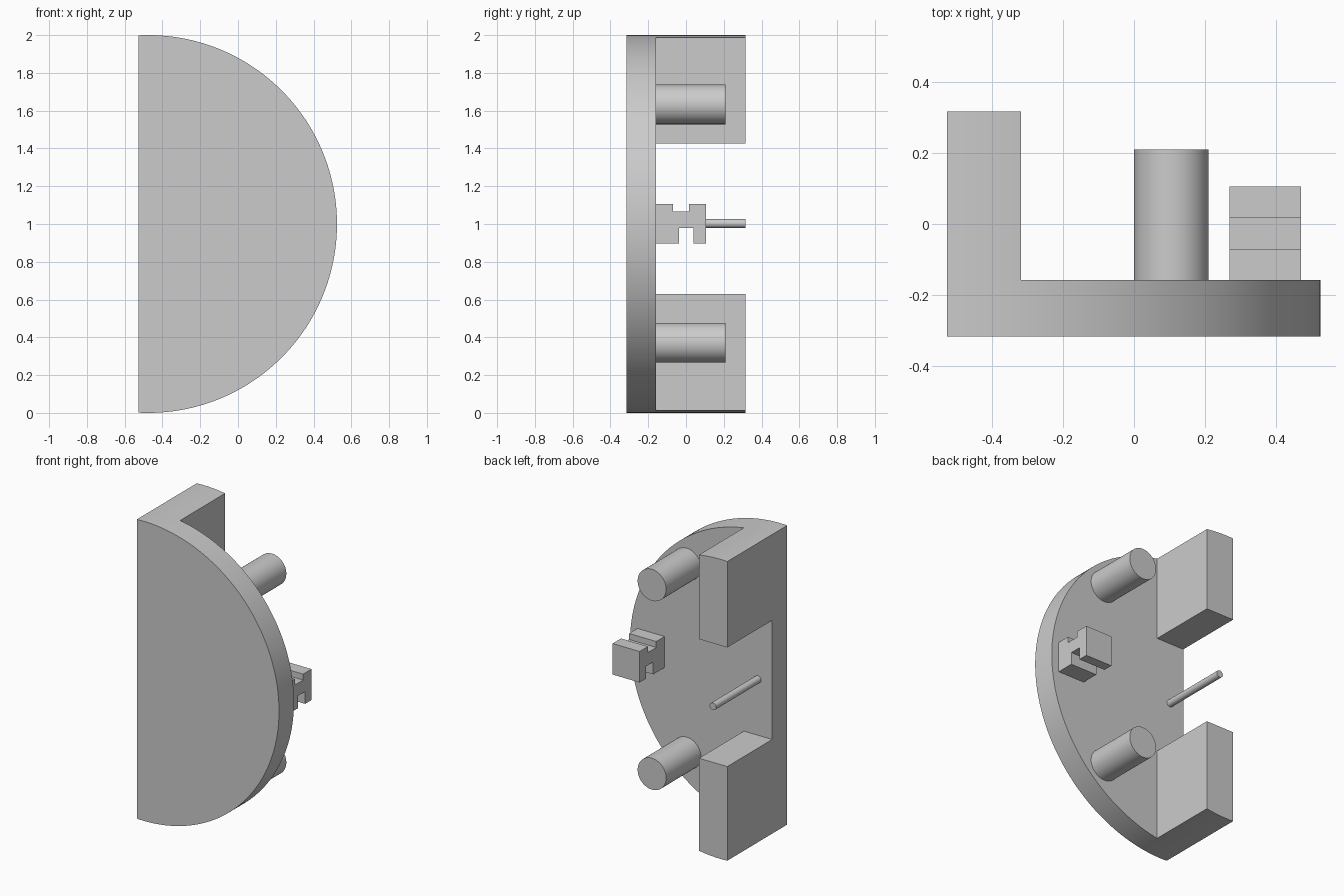
import bpy, bmesh, math
from mathutils import Matrix, Vector

cube = bpy.data.objects.get("Cube")
if cube:
    bpy.data.objects.remove(cube, do_unlink=True)

GREY = (0.6, 0.6, 0.6, 1)
mat = bpy.data.materials.new("plain grey")
mat.use_nodes = True
mat.diffuse_color = GREY
mat.node_tree.nodes["Principled BSDF"].inputs["Base Color"].default_value = GREY

FRONT, PLATE, BACK = -0.316, -0.158, 0.316   # depth levels
FLAT, CX, R = -0.526, -0.476, 1.0            # flat edge, arc centre and radius


def extrude(name, outline, y0, y1):
    """Extrude an (x, z) outline from y0 to y1."""
    bm = bmesh.new()
    face = bm.faces.new([bm.verts.new((x, y0, z)) for x, z in outline])
    ext = bmesh.ops.extrude_face_region(bm, geom=[face])["geom"]
    moved = [v for v in ext if isinstance(v, bmesh.types.BMVert)]
    bmesh.ops.translate(bm, verts=moved, vec=(0, y1 - y0, 0))
    return finish(name, bm)


def finish(name, bm):
    bmesh.ops.recalc_face_normals(bm, faces=bm.faces)
    mesh = bpy.data.meshes.new(name)
    bm.to_mesh(mesh)
    bm.free()
    obj = bpy.data.objects.new(name, mesh)
    bpy.context.collection.objects.link(obj)
    mesh.materials.append(mat)
    bpy.ops.object.select_all(action="DESELECT")
    bpy.context.view_layer.objects.active = obj
    obj.select_set(True)
    bpy.ops.object.shade_smooth_by_angle(angle=math.radians(30))
    return obj


def arc(x0, x1, sign, n):
    """Points on the rim between two x positions, upper or lower half."""
    a0, a1 = (math.acos((x - CX) / R) for x in (x0, x1))
    angles = [a0 + (a1 - a0) * i / n for i in range(n + 1)]
    return [(CX + R * math.cos(a), 1 + sign * R * math.sin(a)) for a in angles]


def rod(name, x, z, radius, y1):
    circle = [(x + radius * math.cos(math.tau * i / 64),
               z + radius * math.sin(math.tau * i / 64)) for i in range(64)]
    return extrude(name, circle, PLATE, y1)


# Half-round front plate
rim = arc(FLAT, CX + R, 1, 64) + arc(CX + R, FLAT, -1, 64)[1:]
extrude("front_plate", rim, FRONT, PLATE)

# Corner blocks that follow the rim
INNER = -0.317
for name, sign, z in (("upper_block", 1, 1.425), ("lower_block", -1, 0.63)):
    extrude(name, [(INNER, z), (FLAT, z)] + arc(FLAT, INNER, sign, 10), PLATE, BACK)

# Round pegs and thin pin
rod("upper_peg", 0.105, 1.633, 0.105, 0.21)
rod("lower_peg", 0.105, 0.372, 0.105, 0.21)
rod("thin_pin", -0.42, 1.003, 0.024, BACK)

# Notched catch: a (y, z) profile extruded across x
profile = [(PLATE, 0.898), (-0.038, 0.898), (-0.038, 0.98), (0.039, 0.98),
           (0.039, 0.898), (0.105, 0.898), (0.105, 1.105), (0.017, 1.105),
           (0.017, 1.065), (-0.07, 1.065), (-0.07, 1.105), (PLATE, 1.105)]
catch = extrude("notched_catch", profile, -0.469, -0.269)
catch.data.transform(Matrix.Rotation(math.pi / 2, 4, "Z"))
